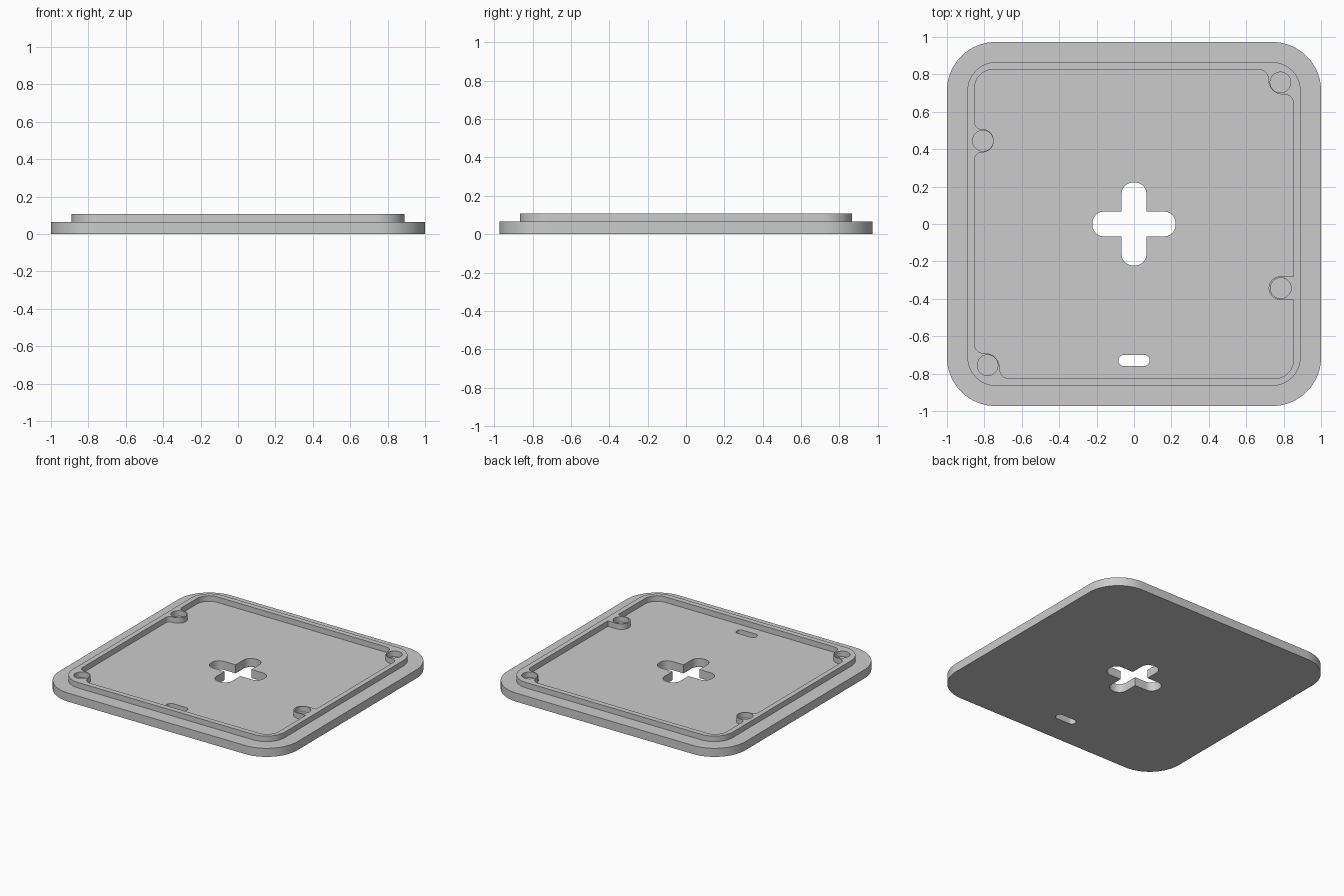
import bpy, bmesh
from math import ceil, cos, sin, pi
from mathutils import Vector

cube = bpy.data.objects.get("Cube")
if cube:
    bpy.data.objects.remove(cube, do_unlink=True)

grey = bpy.data.materials.new("plain grey")
grey.use_nodes = True
grey.diffuse_color = (0.6, 0.6, 0.6, 1)
bsdf = next(n for n in grey.node_tree.nodes if n.type == 'BSDF_PRINCIPLED')
bsdf.inputs["Base Color"].default_value = (0.6, 0.6, 0.6, 1)


def rounded(corners):
    """Outline from (x, y, radius) right-angle corners, each replaced by an arc."""
    out = []
    for i, (x, y, r) in enumerate(corners):
        p = Vector((x, y))
        if r == 0:
            out.append(p)
            continue
        a = (Vector(corners[i - 1][:2]) - p).normalized() * r
        b = (Vector(corners[(i + 1) % len(corners)][:2]) - p).normalized() * r
        steps = 8 + ceil(r * 40)
        for k in range(steps + 1):
            t = k / steps * pi / 2
            out.append(p + a * (1 - sin(t)) + b * (1 - cos(t)))
    return out


def box(x, y, r, cx=0, cy=0):
    return rounded([(cx - x, cy - y, r), (cx + x, cy - y, r),
                    (cx + x, cy + y, r), (cx - x, cy + y, r)])


def slab(name, outlines, z0, z1):
    """Extrude a filled outline; the later outlines become holes."""
    curve = bpy.data.curves.new(name, 'CURVE')
    curve.dimensions = '2D'
    curve.fill_mode = 'BOTH'
    curve.extrude = (z1 - z0) / 2
    for pts in outlines:
        s = curve.splines.new('POLY')
        s.points.add(len(pts) - 1)
        for sp, p in zip(s.points, pts):
            sp.co = (p.x, p.y, 0, 1)
        s.use_cyclic_u = True
    temp = bpy.data.objects.new(name + " outline", curve)
    bpy.context.collection.objects.link(temp)
    bpy.context.view_layer.update()
    deps = bpy.context.evaluated_depsgraph_get()
    mesh = bpy.data.meshes.new_from_object(temp.evaluated_get(deps))
    bpy.data.objects.remove(temp, do_unlink=True)

    bm = bmesh.new()
    bm.from_mesh(mesh)
    bmesh.ops.remove_doubles(bm, verts=bm.verts, dist=0.0003)
    bmesh.ops.translate(bm, verts=bm.verts, vec=(0, 0, (z0 + z1) / 2))
    bmesh.ops.recalc_face_normals(bm, faces=bm.faces)
    bm.to_mesh(mesh)
    bm.free()
    mesh.materials.clear()
    mesh.materials.append(grey)
    obj = bpy.data.objects.new(name, mesh)
    bpy.context.collection.objects.link(obj)
    bpy.ops.object.select_all(action='DESELECT')
    obj.select_set(True)
    bpy.context.view_layer.objects.active = obj
    bpy.ops.object.shade_smooth_by_angle(angle=0.5)


# Base plate with a rounded cross opening and a small slot
w, e, r = 0.066, 0.222, 0.06
cross = rounded([(-w, -e, r), (w, -e, r), (w, -w, 0), (e, -w, r),
                 (e, w, r), (w, w, 0), (w, e, r), (-w, e, r),
                 (-w, w, 0), (-e, w, r), (-e, -w, r), (-w, -w, 0)])
slot = box(0.083, 0.03, 0.029, 0, -0.73)
slab("base_plate", [box(1, 0.973, 0.26), cross, slot], 0, 0.065)

# Raised rim whose inner wall swells into four screw bosses
X, Y = 0.852, 0.826
inner = rounded([
    (-X, -0.69, 0.045), (-0.718, -0.69, 0.08), (-0.718, -Y, 0.05),
    (X, -Y, 0.1),
    (X, -0.405, 0), (0.72, -0.405, 0.062), (0.72, -0.28, 0.062), (X, -0.28, 0),
    (X, 0.692, 0.045), (0.718, 0.692, 0.08), (0.718, Y, 0.05),
    (-X, Y, 0.1),
    (-X, 0.507, 0.038), (-0.75, 0.507, 0.061), (-0.75, 0.383, 0.061),
    (-X, 0.383, 0.038)])
holes = [box(0.055, 0.055, 0.0549, x, y) for x, y in
         [(0.783, 0.757), (-0.808, 0.445), (0.785, -0.343), (-0.783, -0.755)]]
slab("raised_rim", [box(0.891, 0.866, 0.155), inner] + holes, 0.055, 0.107)
